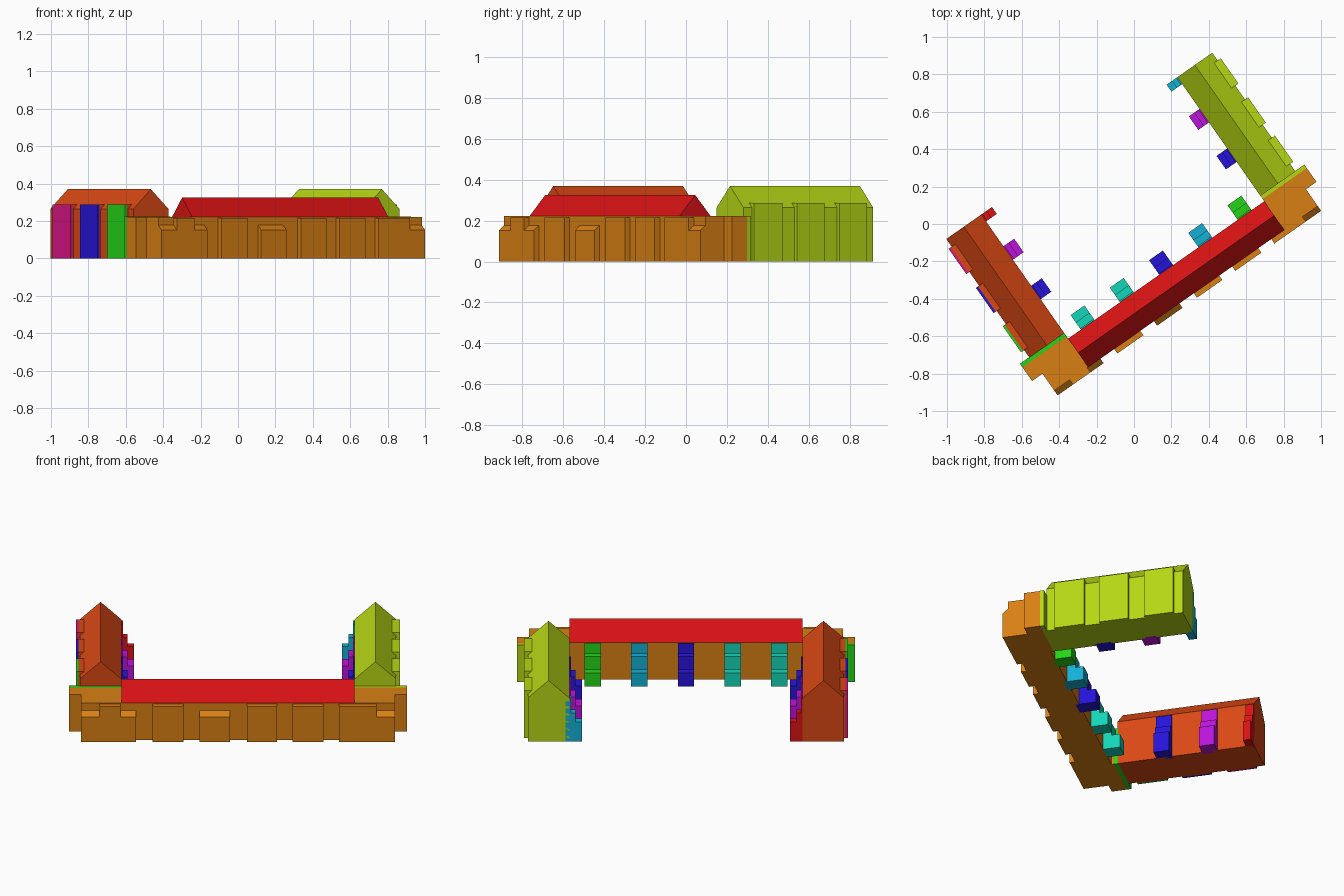
import bpy, bmesh, math

if "Cube" in bpy.data.objects:
    bpy.data.objects.remove(bpy.data.objects["Cube"])

ANGLE = math.radians(35)  # the whole building is turned on its site


def srgb(r, g, b):
    def f(c):
        c /= 255
        return c / 12.92 if c <= 0.04045 else ((c + 0.055) / 1.055) ** 2.4
    return (f(r), f(g), f(b), 1)


COLOURS = {
    "orange": (217, 128, 20), "red": (217, 18, 20), "rust": (217, 72, 20),
    "lime": (182, 215, 20), "green": (36, 212, 24), "blue": (38, 20, 217),
    "cyan": (20, 176, 212), "teal": (20, 214, 184), "purple": (186, 20, 217),
    "magenta": (217, 20, 132),
}
MATS = {}
for n, c in COLOURS.items():
    MATS[n] = bpy.data.materials.new(n)
    MATS[n].diffuse_color = srgb(*c)


def prism(name, colour, profile, a, b, axis):
    """Extrude a (horizontal, z) profile from a to b along axis 'u' or 'v'."""
    bm = bmesh.new()

    def ring(t):
        return [bm.verts.new((t, p, z) if axis == "u" else (p, t, z)) for p, z in profile]
    r0, r1 = ring(a), ring(b)
    bm.faces.new(r0)
    bm.faces.new(r1)
    n = len(profile)
    for i in range(n):
        j = (i + 1) % n
        bm.faces.new((r0[i], r0[j], r1[j], r1[i]))
    bmesh.ops.recalc_face_normals(bm, faces=bm.faces)
    me = bpy.data.meshes.new(name)
    bm.to_mesh(me)
    bm.free()
    me.materials.append(MATS[colour])
    ob = bpy.data.objects.new(name, me)
    ob.rotation_euler.z = ANGLE
    bpy.context.collection.objects.link(ob)
    return ob


def box(name, colour, u0, u1, v0, v1, z1, z0=0.0):
    return prism(name, colour, [(v0, z0), (v1, z0), (v1, z1), (v0, z1)], u0, u1, "u")


def buttress(name, colour, wall, d, steps, a, b, axis):
    """Stepped buttress standing against a wall; steps are (projection, top)."""
    pts = [(wall - d * 0.02, 0), (wall + d * steps[0][0], 0)]
    for i, (p, z) in enumerate(steps):
        pts.append((wall + d * p, z))
        if i + 1 < len(steps):
            pts.append((wall + d * steps[i + 1][0], z))
    pts.append((wall - d * 0.02, steps[-1][1]))
    prism(name, colour, pts, a, b, axis)


# Main block and its roof
H = 0.222
box("main_block", "orange", -0.86, 0.86, -0.485, -0.30, H)
prism("main_roof", "red", [(-0.487, H), (-0.30, H), (-0.393, 0.325)], -0.64, 0.64, "u")

# Corner blocks, coloured joints and low corner buttresses
for s, side, colour in ((-1, "left", "green"), (1, "right", "lime")):
    box(side + "_corner", "orange", s * 0.64, s * 0.928, -0.375, -0.285, H)
    box(side + "_joint", colour, s * 0.64, s * 0.928, -0.285, -0.262, H + 0.002)

# Front pilasters, full height
for i, (a, b) in enumerate(((-0.76, -0.645), (-0.47, -0.30), (0.05, 0.215),
                            (0.30, 0.47), (0.555, 0.76))):
    box(f"front_pilaster_{i}", "orange", a, b, -0.516, -0.48, H - 0.005)

# Lower front pilasters with sloping caps
for i, (a, b) in enumerate(((-0.86, -0.76), (-0.65, -0.56), (-0.21, -0.045), (0.76, 0.86))):
    prism(f"front_low_pilaster_{i}", "orange",
          [(-0.48, 0), (-0.516, 0), (-0.516, 0.152), (-0.48, 0.182)], a, b, "u")

# Courtyard buttresses along the main block
STEPS = ((0.095, 0.083), (0.048, 0.16), (0.008, H - 0.002))
for i, colour in enumerate(("teal", "teal", "blue", "cyan", "green")):
    u = (i - 2) * 0.256
    buttress(f"court_buttress_{i}", colour, -0.30, 1, STEPS, u - 0.045, u + 0.045, "u")

# Side wings: pentagonal section, outer pilasters, inner buttresses
WING_STEPS = ((0.07, 0.12), (0.035, 0.175), (0.008, 0.258))
for s, side, colour, outer, inner in (
        (-1, "left", "rust", ("green", "blue", "magenta"), ("blue", "purple", "red")),
        (1, "right", "lime", ("lime", "lime", "lime"), ("blue", "purple", "cyan"))):
    prism(side + "_wing", colour,
          [(s * 0.64, 0), (s * 0.868, 0), (s * 0.868, 0.265), (s * 0.754, 0.37),
           (s * 0.64, 0.265)], -0.265, 0.51, "v")
    for i, (a, b) in enumerate(((-0.215, -0.045), (0.04, 0.205), (0.295, 0.46))):
        box(f"{side}_pilaster_{i}", colour, s * 0.82, s * 0.875, a, b, 0.287)
        box(f"{side}_pilaster_face_{i}", outer[i], s * 0.875, s * 0.888, a, b, 0.287)
    for i, (a, b) in enumerate(((-0.043, 0.045), (0.215, 0.303), (0.465, 0.51))):
        buttress(f"{side}_inner_buttress_{i}", inner[i], s * 0.64, -s, WING_STEPS, a, b, "v")

for m in bpy.data.materials:
    if m.users and not m.is_grease_pencil:
        m.use_nodes = True
        m.node_tree.nodes["Principled BSDF"].inputs["Base Color"].default_value = m.diffuse_color
